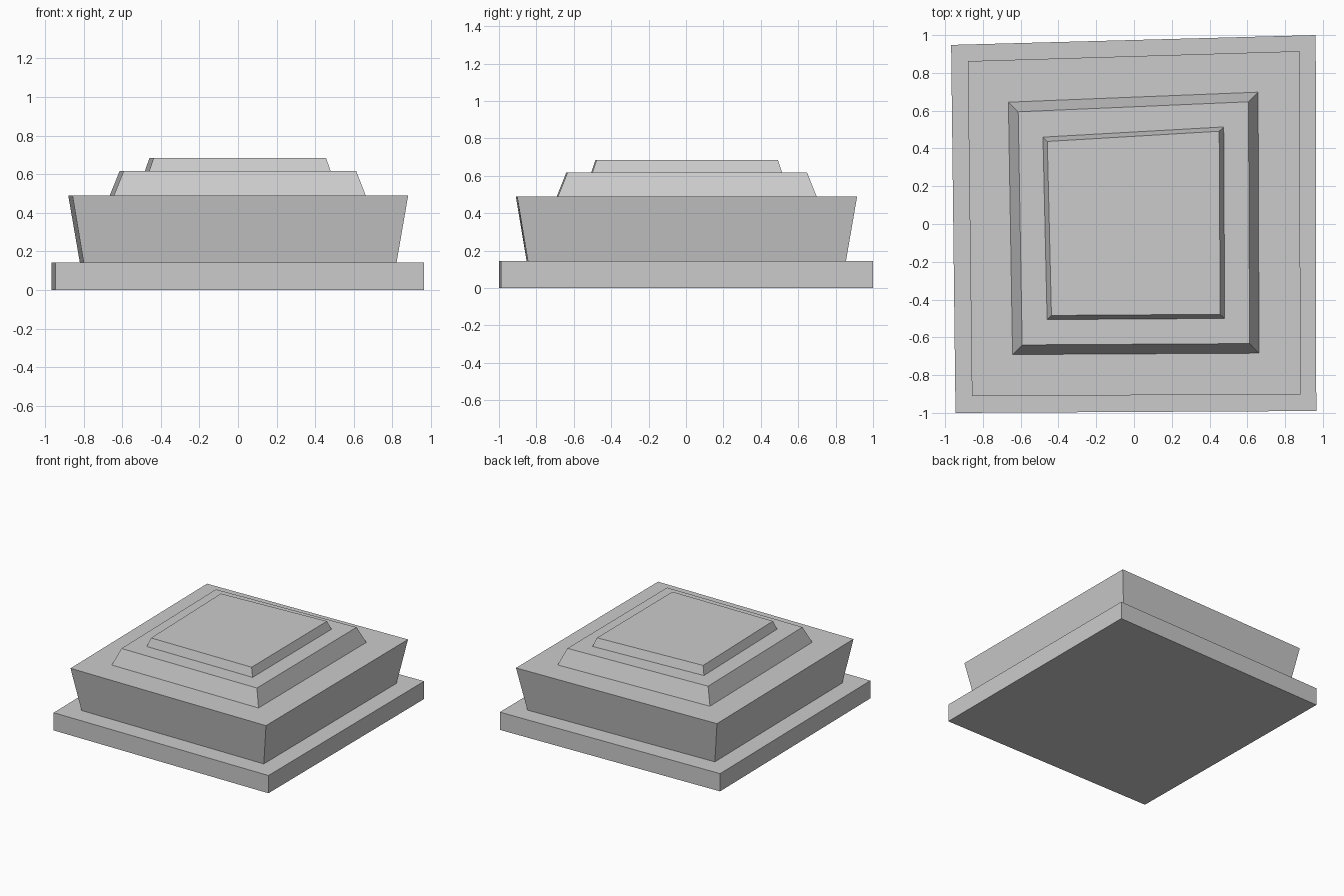
import bpy
import bmesh

cube = bpy.data.objects.get("Cube")
if cube:
    bpy.data.objects.remove(cube, do_unlink=True)

# Single plain stone colour
stone = bpy.data.materials.new("light grey stone")
stone.use_nodes = True
colour = (0.6, 0.6, 0.6, 1)
stone.diffuse_color = colour
stone.node_tree.nodes["Principled BSDF"].inputs["Base Color"].default_value = colour


def slab(name, z_low, z_high, low, high):
    """Flat-sided block between two four-cornered outlines."""
    bm = bmesh.new()
    bottom = [bm.verts.new((x, y, z_low)) for x, y in low]
    top = [bm.verts.new((x, y, z_high)) for x, y in high]
    bm.faces.new(bottom[::-1])
    bm.faces.new(top)
    for i in range(4):
        j = (i + 1) % 4
        bm.faces.new((bottom[i], bottom[j], top[j], top[i]))
    mesh = bpy.data.meshes.new(name)
    bm.to_mesh(mesh)
    bm.free()
    mesh.materials.append(stone)
    obj = bpy.data.objects.new(name, mesh)
    bpy.context.collection.objects.link(obj)


# Outlines run front left, front right, back right, back left as seen from the front
base = [(-0.945, -1.0), (0.965, -0.99), (0.962, 1.0), (-0.968, 0.948)]
slab("base_plinth", 0, 0.143, base, base)

# Main block flares outward towards its top
slab("flared_body", 0.143, 0.49,
     [(-0.8, -0.852), (0.822, -0.845), (0.817, 0.855), (-0.82, 0.803)],
     [(-0.858, -0.91), (0.882, -0.903), (0.877, 0.915), (-0.88, 0.862)])

# Two sloping roof steps
slab("lower_roof_step", 0.49, 0.618,
     [(-0.643, -0.691), (0.662, -0.684), (0.657, 0.698), (-0.665, 0.645)],
     [(-0.592, -0.64), (0.612, -0.633), (0.606, 0.647), (-0.613, 0.594)])
slab("upper_roof_step", 0.618, 0.685,
     [(-0.46, -0.506), (0.48, -0.5), (0.475, 0.514), (-0.482, 0.46)],
     [(-0.437, -0.484), (0.456, -0.478), (0.451, 0.491), (-0.459, 0.437)])
